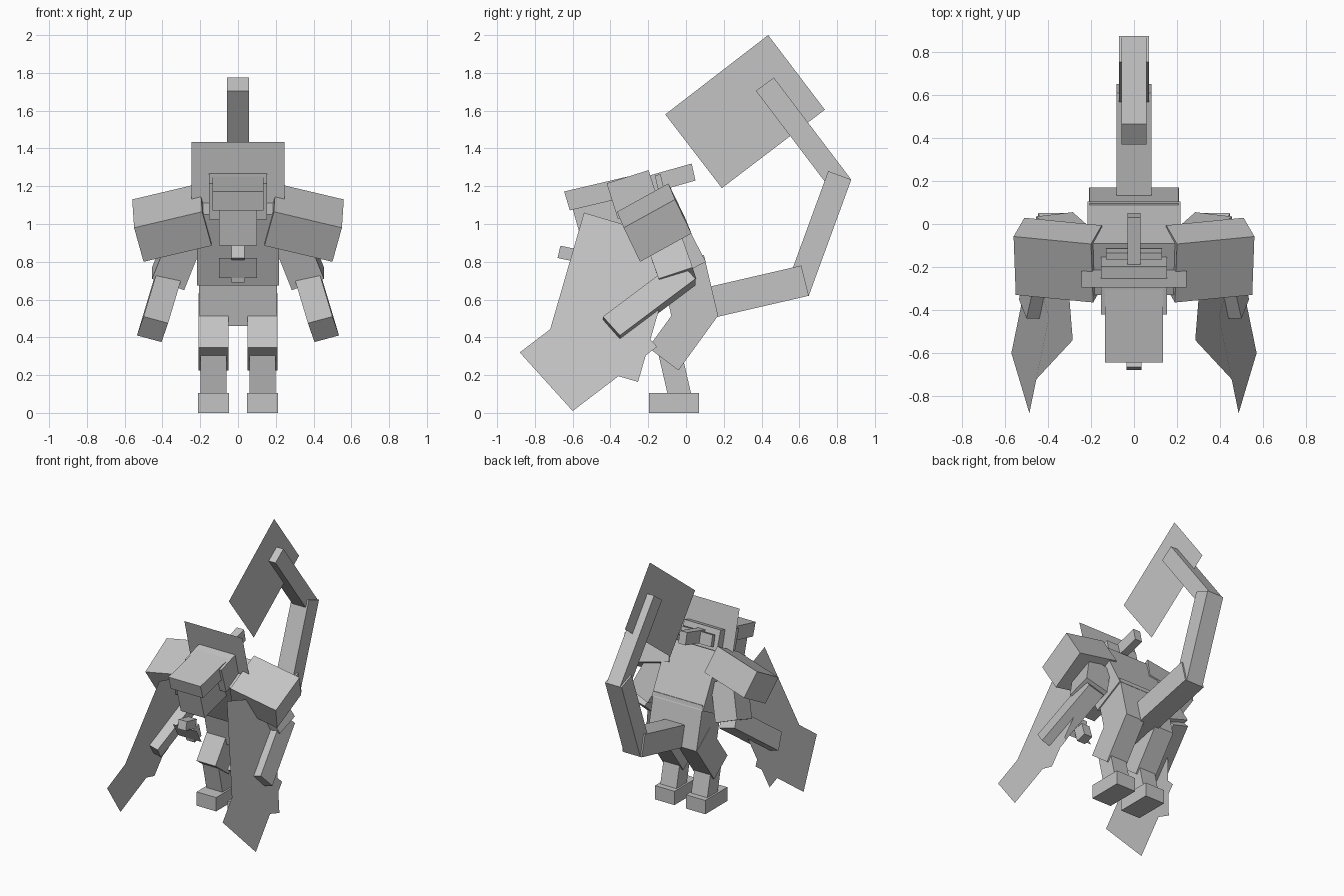
import bpy
import bmesh
from mathutils import Vector

cube = bpy.data.objects.get("Cube")
if cube:
    bpy.data.objects.remove(cube, do_unlink=True)

grey = bpy.data.materials.new("stone_grey")
grey.use_nodes = True
colour = (0.55, 0.55, 0.55, 1)
grey.diffuse_color = colour
grey.node_tree.nodes["Principled BSDF"].inputs["Base Color"].default_value = colour


def finish(name, bm):
    bmesh.ops.recalc_face_normals(bm, faces=bm.faces)
    mesh = bpy.data.meshes.new(name)
    bm.to_mesh(mesh)
    bm.free()
    mesh.materials.append(grey)
    bpy.context.collection.objects.link(bpy.data.objects.new(name, mesh))


def block(name, corner, a, b, c):
    """Box spanned by three edges from one corner."""
    bm = bmesh.new()
    bmesh.ops.create_cube(bm, size=1)
    corner, a, b, c = map(Vector, (corner, a, b, c))
    for v in bm.verts:
        i, j, k = v.co + Vector((0.5, 0.5, 0.5))
        v.co = corner + a * i + b * j + c * k
    finish(name, bm)


def panel(name, points):
    bm = bmesh.new()
    bm.faces.new([bm.verts.new(p) for p in points])
    finish(name, bm)


def slab(name, half, corner, b, c, centre=0):
    """Box straight across x, with a tilted side outline in y and z."""
    block(name, (centre - half, *corner), (2 * half, 0, 0), (0, *b), (0, *c))


def paired(name, corner, *edges):
    for side, s in (("left", 1), ("right", -1)):
        block(f"{side}_{name}", *[(s * p[0], p[1], p[2]) for p in (corner, *edges)])


# Torso
slab("chest", 0.216, (0.105, 0.80), (-0.24, -0.125), (-0.195, 0.375))
slab("pelvis", 0.207, (0.17, 0.515), (-0.235, -0.055), (-0.075, 0.32))

# Head
slab("head", 0.153, (-0.42, 1.215), (0.222, 0.07), (0.06, -0.19))
slab("snout", 0.135, (-0.645, 1.172), (0.34, 0.08), (0.03, -0.1))
slab("jaw", 0.1, (-0.6, 1.08), (0.27, 0.07), (0.055, -0.195))
slab("crest_bar", 0.13, (-0.165, 1.255), (0.03, 0.01), (0.02, -0.085))
slab("crest_horn", 0.03, (-0.20, 1.255), (0.23, 0.065), (0.02, -0.09))
panel("frill", [(-0.245, -0.295, 1.435), (0.245, -0.295, 1.435),
                (0.245, -0.21, 1.1), (-0.245, -0.21, 1.1)])
slab("chin_spike", 0.035, (-0.68, 0.82), (0.12, -0.025), (0.015, 0.065))
slab("chin_tip", 0.035, (-0.60, 0.79), (0.08, 0.02), (0.03, -0.10))
panel("chin_plate", [(-0.1, -0.64, 0.82), (0.1, -0.64, 0.82),
                     (0.1, -0.58, 0.715), (-0.1, -0.58, 0.715)])

# Legs
for side, x in (("left", 0.13), ("right", -0.13)):
    slab(f"{side}_thigh", 0.08, (0.01, 0.635), (0.16, -0.12), (-0.21, -0.29), x)
    slab(f"{side}_shin", 0.068, (-0.095, 0.09), (0.125, 0), (-0.065, 0.28), x)
    slab(f"{side}_foot", 0.082, (-0.195, 0), (0.265, 0), (0, 0.105), x)

# Arms
paired("shoulder", (0.55, -0.33, 0.98), (-0.36, -0.035, 0.085),
       (0.01, 0.272, 0.15), (-0.05, 0.087, -0.18))
paired("upper_arm", (0.285, -0.125, 0.65), (0.17, -0.02, 0.06),
       (0, 0.18, 0.06), (-0.1, -0.088, 0.25))
paired("forearm", (0.37, -0.44, 0.475), (0.13, 0, 0.035),
       (0.035, 0.09, -0.1), (-0.09, 0.4, 0.3))

# Flat arm blades lying in the tilted middle plane of each forearm
blades = {
    "broad_blade": [(-0.54, 1.06), (-0.757, 0.312), (-0.254, 0.164), (-0.037, 0.91)],
    "pointed_blade": [(-0.88, 0.32), (-0.6, 0.01), (-0.153, 0.35), (-0.434, 0.66)],
}
for name, outline in blades.items():
    shift = 0.002 if name == "pointed_blade" else 0
    for side, s in (("left", 1), ("right", -1)):
        panel(f"{side}_{name}",
              [(s * (0.571 + shift - 0.27 * z), y, z) for y, z in outline])

# Tail with an upright blade at its end
slab("tail_base", 0.082, (0.65, 0.62), (-0.04, 0.16), (-0.52, -0.12))
slab("tail_middle", 0.07, (0.65, 0.62), (-0.122, 0.045), (0.225, 0.615))
slab("tail_end", 0.057, (0.37, 1.705), (0.095, 0.07), (0.41, -0.54))
panel("tail_blade", [(0, 0.435, 2.0), (0, 0.735, 1.605),
                     (0, 0.19, 1.19), (0, -0.11, 1.58)])
